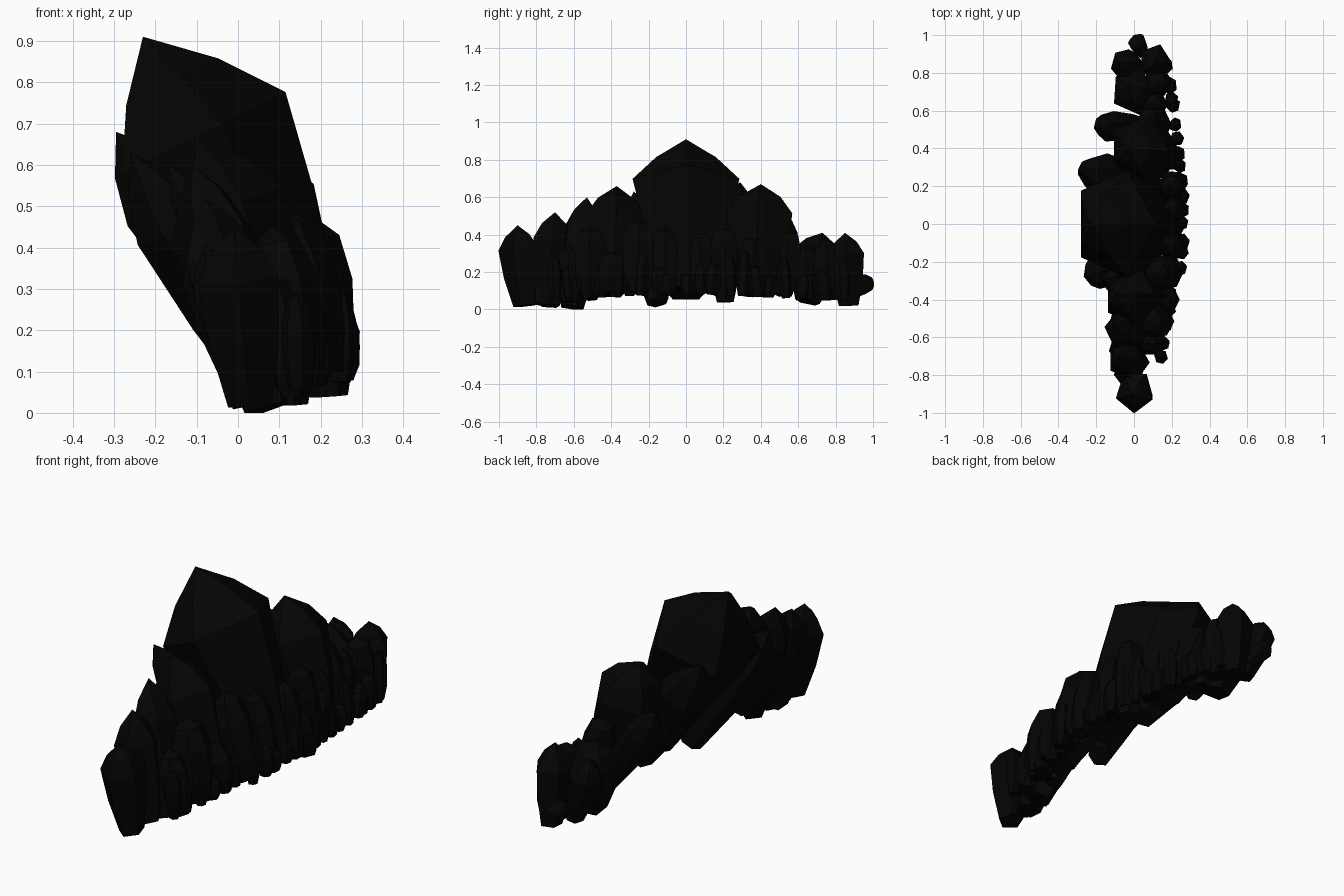
import bpy, math, random
from mathutils import Vector

random.seed(7)
mat = bpy.data.materials.new("dark_stone")
mat.diffuse_color = (0.0012, 0.0012, 0.0012, 1)


def crystal(name, base, tip, r, sides=5, phase=0.0, prof=None, flat=0.9, jit=0.05):
    """Faceted shard: narrow base, wide shoulder, blunt stepped point."""
    base, tip = Vector(base), Vector(tip)
    axis = tip - base
    n = axis.normalized()
    ydir = Vector((0, 1, 0))
    ydir = (ydir - n * ydir.dot(n)).normalized()
    xdir = ydir.cross(n)
    prof = prof or [(0, 0.55), (0.35, 0.86), (0.71, 1.0), (0.87, 0.62)]
    angs = [phase + 2 * math.pi * (i + random.uniform(-jit, jit)) / sides
            for i in range(sides)]
    verts, faces = [], []
    for t, s in prof:
        for a in angs:
            p = base + axis * t + (xdir * math.cos(a) * flat + ydir * math.sin(a)) * r * s
            p.z = max(p.z, 0)
            verts.append(p)
    verts.append(tip)
    k = len(prof)
    for j in range(k - 1):
        for i in range(sides):
            i2 = (i + 1) % sides
            faces.append((j * sides + i, j * sides + i2,
                          (j + 1) * sides + i2, (j + 1) * sides + i))
    for i in range(sides):
        faces.append(((k - 1) * sides + i, (k - 1) * sides + (i + 1) % sides, k * sides))
    faces.append(tuple(reversed(range(sides))))
    me = bpy.data.meshes.new(name)
    me.from_pydata(verts, [], faces)
    me.materials.append(mat)
    ob = bpy.data.objects.new(name, me)
    bpy.context.collection.objects.link(ob)


# Central great crystal
crystal("main_crystal", (0.19, 0, 0.09), (-0.23, 0, 0.91), 0.3, jit=0, flat=0.82,
        prof=[(0, 0.4), (0.4, 0.78), (0.7, 1.0), (0.86, 0.56)])

# Large flanking crystals: base, tip, radius, phase
large = [
    ((0.03, -0.86, 0.02), (-0.01, -0.9, 0.45), 0.115, -math.pi / 2),
    ((0.03, -0.73, 0.02), (-0.08, -0.7, 0.52), 0.11, 0),
    ((0.07, -0.61, 0.01), (-0.11, -0.53, 0.60), 0.115, 0.5),
    ((0.13, -0.40, 0.09), (-0.09, -0.37, 0.66), 0.16, 0),
    ((0.16, 0.38, 0.09), (-0.03, 0.40, 0.67), 0.185, 0),
    ((0.05, 0.65, 0.04), (-0.03, 0.73, 0.41), 0.13, 0),
    ((0.12, 0.87, 0.02), (0.11, 0.85, 0.41), 0.10, 0.0),
]
for b, t, r, ph in large:
    crystal("large_crystal", b, t, r, 5, ph)

# Rear crystals leaning back
rear = [
    ((0.08, -0.15, 0.04), (-0.26, -0.28, 0.63), 0.11),
    ((0.12, -0.27, 0.11), (-0.17, -0.29, 0.60), 0.10),
    ((0.13, 0.03, 0.09), (-0.19, 0.03, 0.66), 0.13),
    ((0.11, 0.19, 0.09), (-0.295, 0.29, 0.68), 0.12),
    ((0.07, 0.51, 0.09), (-0.21, 0.52, 0.52), 0.085),
    ((0.02, 0.83, 0.06), (-0.08, 0.85, 0.38), 0.085),
    ((0.02, -0.65, 0.04), (-0.10, -0.66, 0.44), 0.08),
    ((0.02, -0.78, 0.03), (-0.08, -0.79, 0.41), 0.065),
    ((0.06, -0.51, 0.06), (-0.11, -0.51, 0.48), 0.08),
    ((0.05, 0.90, 0.09), (0.0, 0.995, 0.17), 0.055),
]
for b, t, r in rear:
    crystal("rear_crystal", b, t, r, 6, 0.2)

# Middle tier in front of the large crystals
leaf = [(0, 0.6), (0.25, 0.92), (0.65, 1.0), (0.9, 0.68)]
middle = [
    ((0.13, -0.62, 0.04), (0.07, -0.63, 0.34), 0.075),
    ((0.15, -0.51, 0.07), (0.08, -0.51, 0.45), 0.10),
    ((0.19, -0.40, 0.09), (0.14, -0.40, 0.31), 0.08),
    ((0.21, -0.25, 0.09), (0.11, -0.26, 0.49), 0.10),
    ((0.24, -0.11, 0.08), (0.16, -0.11, 0.45), 0.075),
    ((0.24, 0.08, 0.09), (0.19, 0.08, 0.43), 0.07),
    ((0.22, 0.21, 0.04), (0.19, 0.20, 0.47), 0.085),
    ((0.20, 0.36, 0.09), (0.16, 0.36, 0.40), 0.08),
    ((0.15, 0.52, 0.08), (0.06, 0.55, 0.43), 0.09),
    ((0.12, 0.63, 0.05), (0.09, 0.64, 0.35), 0.08),
    ((0.13, 0.76, 0.05), (0.12, 0.75, 0.37), 0.085),
]
for b, t, r in middle:
    crystal("middle_crystal", b, t, r, 6, 0, leaf)

# Small shards along the front foot of the cluster
for i in range(21):
    y = -0.70 + i * 1.54 / 20 + random.uniform(-0.02, 0.02)
    x = 0.265 - 0.12 * y * y - (0.05 if y < -0.3 else 0)
    h = random.uniform(0.10, 0.24)
    crystal("small_shard", (x - 0.01, y, 0.085 - 0.045 * abs(y)),
            (x - 0.015, y + random.uniform(-0.02, 0.02), 0.08 + h),
            random.uniform(0.036, 0.05), 6, random.random(), leaf, 0.95)
